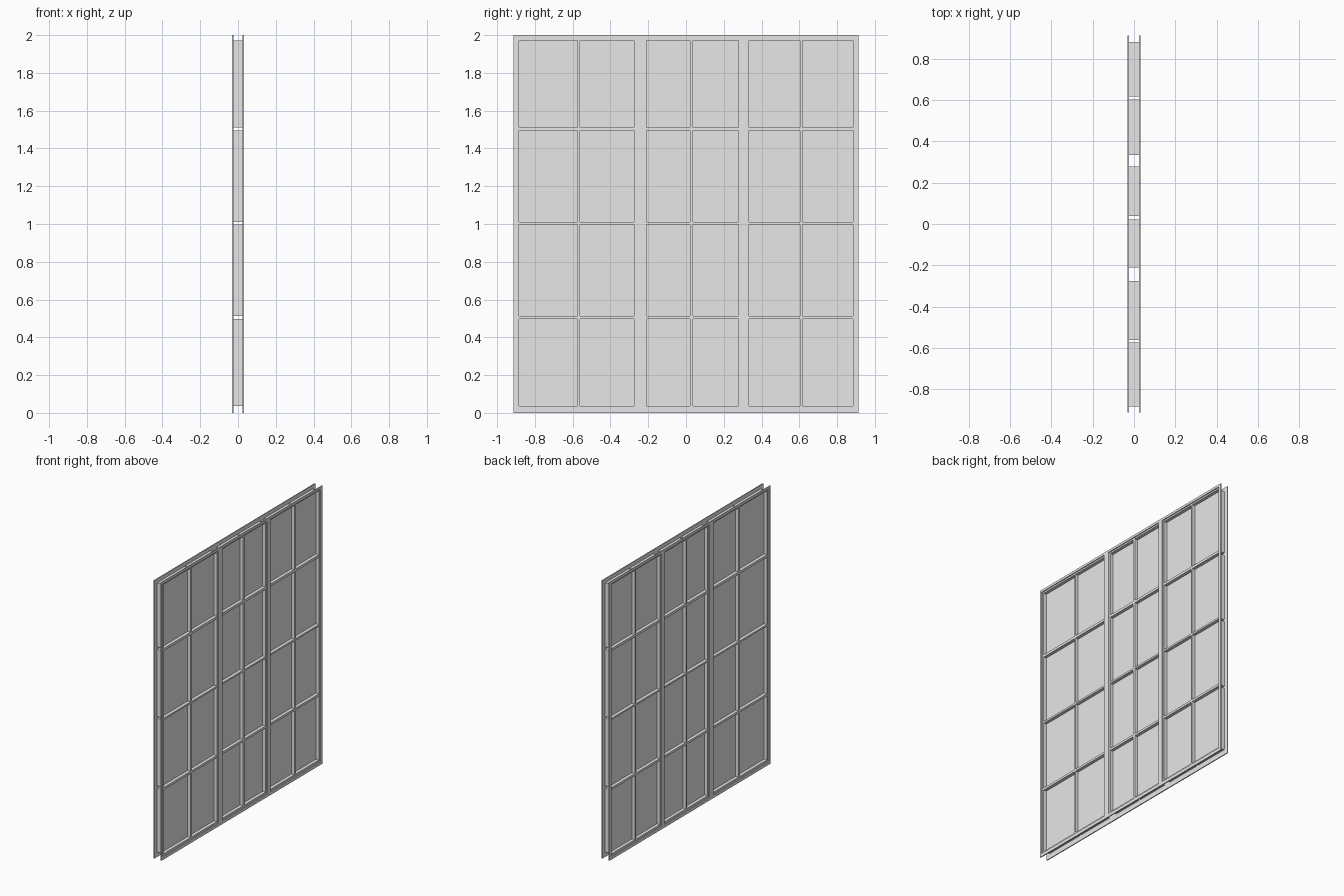
import bpy
import bmesh

old = bpy.data.objects.get("Cube")
if old:
    bpy.data.objects.remove(old, do_unlink=True)

grey = bpy.data.materials.new("light grey")
grey.use_nodes = True
colour = (0.8, 0.8, 0.8, 1)
grey.diffuse_color = colour
grey.node_tree.nodes["Principled BSDF"].inputs["Base Color"].default_value = colour

HALF_Y, HEIGHT = 0.914, 2.0
FACE, LEDGE = 0.032, 0.025          # outer sheet face and recessed ledge depth
SILL, HEAD = 0.023, 1.983           # bottom and top of the three openings
OPENINGS = [(-0.896, -0.266), (-0.222, 0.288), (0.323, 0.893)]
COLUMNS = [[(-0.884, -0.574), (-0.562, -0.276)],
           [(-0.21, 0.022), (0.038, 0.278)],
           [(0.334, 0.604), (0.618, 0.883)]]
ROWS = [(0.036, 0.496), (0.512, 0.998), (1.011, 1.494), (1.512, 1.972)]


def quad(bm, points):
    bm.faces.new([bm.verts.new(p) for p in points])


def box(bm, xs, ys, zs):
    """Closed box between pairs of limits."""
    v = [bm.verts.new((x, y, z)) for x in xs for y in ys for z in zs]
    for f in ((0, 1, 3, 2), (4, 6, 7, 5), (0, 4, 5, 1),
              (2, 3, 7, 6), (0, 2, 6, 4), (1, 5, 7, 3)):
        bm.faces.new([v[i] for i in f])


def plate(bm, x, y0, y1, z0, z1):
    """Flat rectangle facing away from the centre."""
    pts = [(x, y0, z0), (x, y1, z0), (x, y1, z1), (x, y0, z1)]
    quad(bm, pts if x >= 0 else pts[::-1])


def finish(bm, name):
    mesh = bpy.data.meshes.new(name)
    bm.to_mesh(mesh)
    bm.free()
    mesh.materials.append(grey)
    obj = bpy.data.objects.new(name, mesh)
    bpy.context.collection.objects.link(obj)


def gaps(start, spans, end):
    """Strips left over between the spans."""
    edges = [start] + [e for s in spans for e in s] + [end]
    return list(zip(edges[::2], edges[1::2]))


for side, name in ((1, "left"), (-1, "right")):
    # Outer sheet: stiles and rails around three tall openings
    bm = bmesh.new()
    xs = sorted((side * LEDGE, side * FACE))
    for ys in gaps(-HALF_Y, OPENINGS, HALF_Y):
        box(bm, xs, ys, (0, HEIGHT))
    for ys in OPENINGS:
        for zs in ((0, SILL), (HEAD, HEIGHT)):
            box(bm, xs, ys, zs)
    bmesh.ops.recalc_face_normals(bm, faces=bm.faces)
    finish(bm, name + "_frame_sheet")

    # Recessed ledge and glazing bars inside each opening
    bm = bmesh.new()
    for (y0, y1), cols in zip(OPENINGS, COLUMNS):
        for a, b in gaps(y0, cols, y1):
            plate(bm, side * LEDGE, a, b, SILL, HEAD)
        for a, b in cols:
            for z0, z1 in gaps(SILL, ROWS, HEAD):
                plate(bm, side * LEDGE, a, b, z0, z1)
    finish(bm, name + "_glazing_bars")

# Pane recesses: four walls through the door with a panel in the middle
walls = bmesh.new()
panes = bmesh.new()
for cols in COLUMNS:
    for y0, y1 in cols:
        for z0, z1 in ROWS:
            corners = [(y0, z0), (y0, z1), (y1, z1), (y1, z0)]
            for (ya, za), (yb, zb) in zip(corners, corners[1:] + corners[:1]):
                quad(walls, [(-LEDGE, ya, za), (-LEDGE, yb, zb),
                             (LEDGE, yb, zb), (LEDGE, ya, za)])
            box(panes, (-0.002, 0.002), (y0, y1), (z0, z1))
bmesh.ops.recalc_face_normals(panes, faces=panes.faces)
finish(walls, "recess_walls")
finish(panes, "panes")
